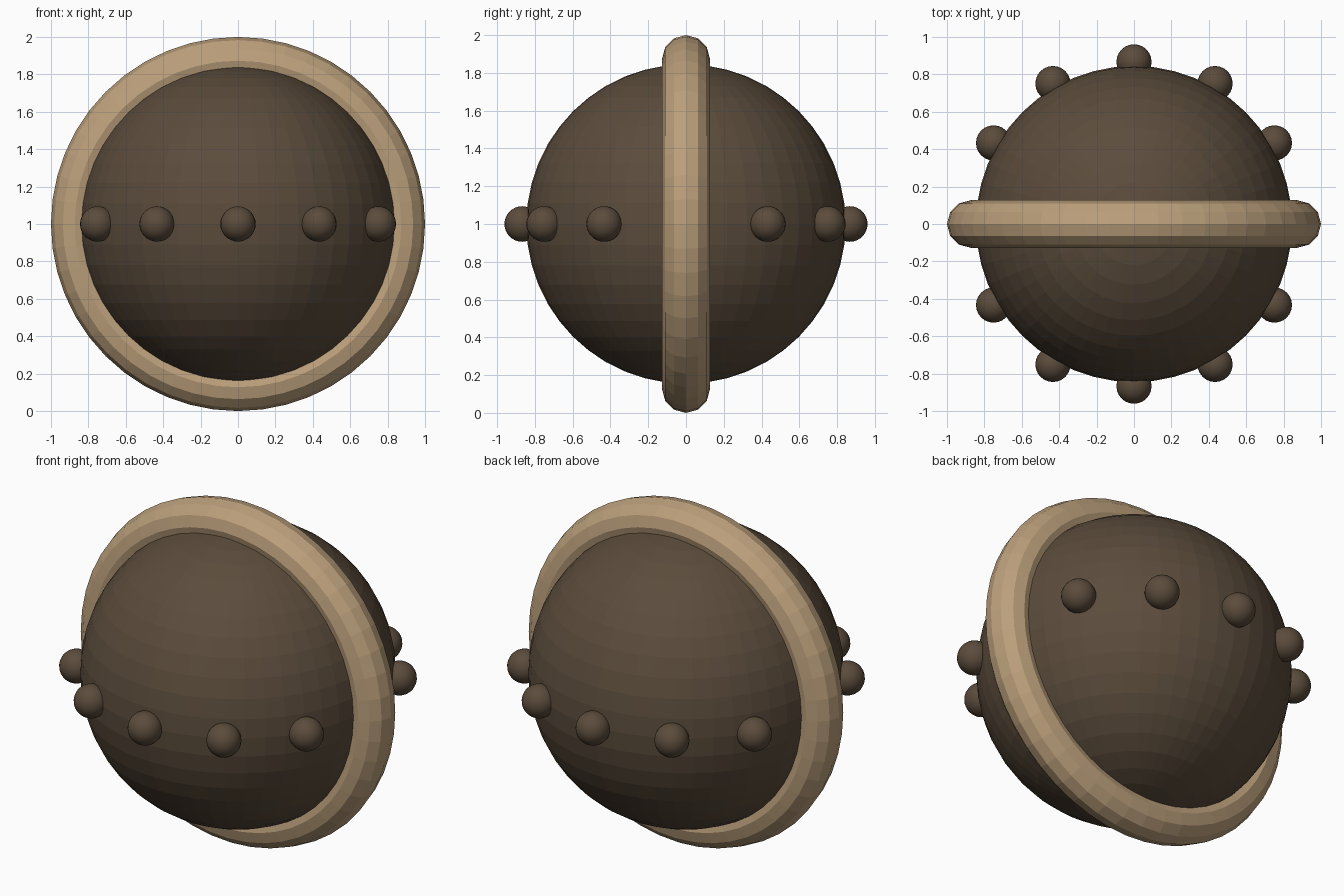
import bpy, math

if "Cube" in bpy.data.objects:
    bpy.data.objects.remove(bpy.data.objects["Cube"])


def material(name, rgb):
    m = bpy.data.materials.new(name)
    m.diffuse_color = (*rgb, 1)
    m.use_nodes = True
    m.node_tree.nodes["Principled BSDF"].inputs["Base Color"].default_value = m.diffuse_color
    return m


dark_brown = material("dark brown", (0.105, 0.072, 0.045))
tan = material("tan", (0.50, 0.35, 0.20))


def finish(name, mat):
    ob = bpy.context.object
    ob.name = name
    ob.data.materials.append(mat)
    return ob


# Round body
R = 0.845
bpy.ops.mesh.primitive_uv_sphere_add(segments=48, ring_count=24, radius=R, location=(0, 0, 1))
finish("body", dark_brown)

# Upright band around the body
bpy.ops.mesh.primitive_torus_add(major_segments=48, minor_segments=12, major_radius=0.873,
                                 minor_radius=0.127, location=(0, 0, 1),
                                 rotation=(math.pi / 2, 0, 0))
finish("band", tan)

# Studs evenly spaced around the equator
for i in range(12):
    a = math.radians(30 * i)
    bpy.ops.mesh.primitive_uv_sphere_add(segments=24, ring_count=16, radius=0.094,
                                         location=(0.867 * math.cos(a), 0.867 * math.sin(a), 1))
    finish(f"stud_{i + 1}", dark_brown)
    bpy.ops.object.shade_smooth_by_angle(angle=math.radians(30))
